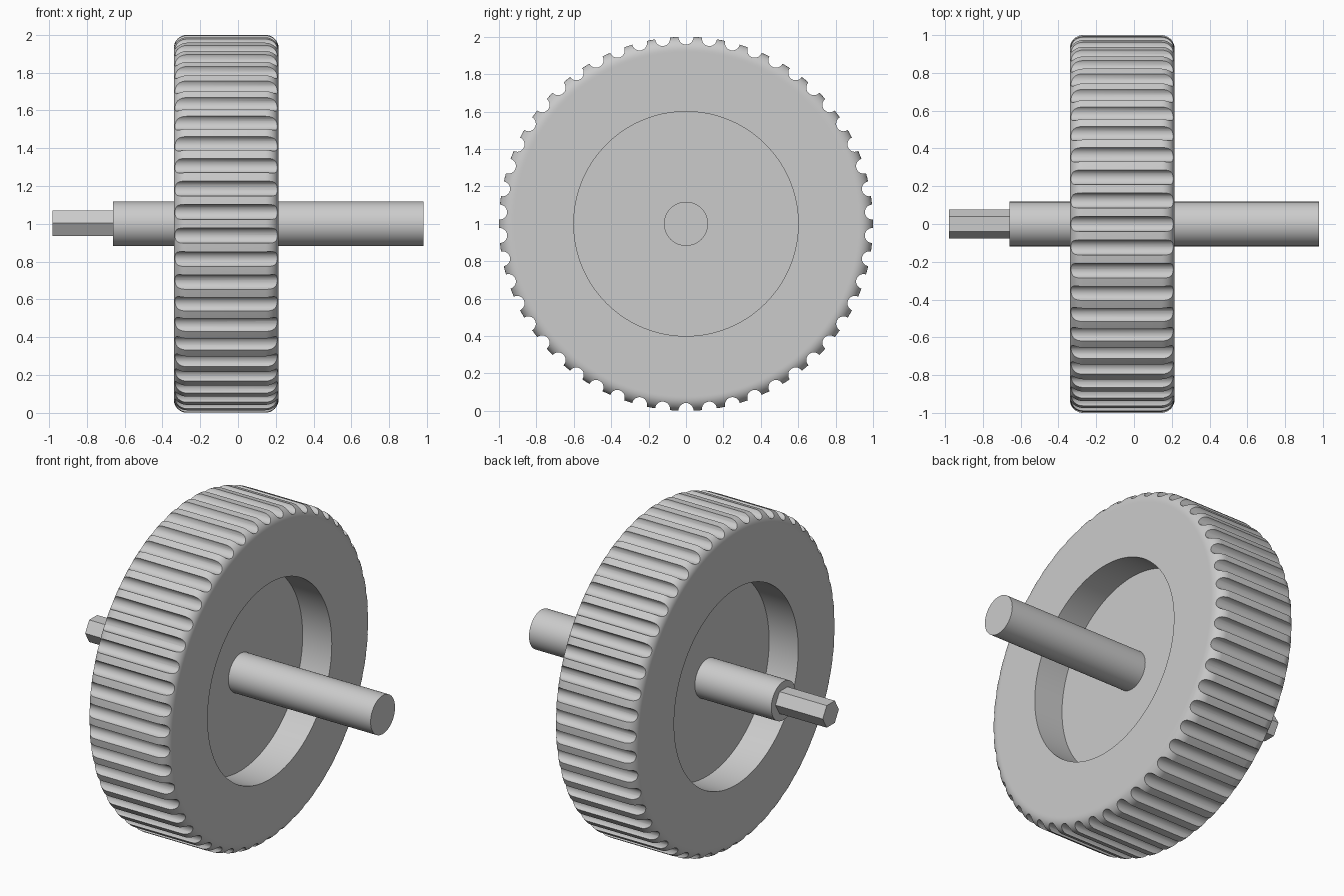
import bpy, bmesh, math
from mathutils import Matrix, Vector

cube = bpy.data.objects.get("Cube")
if cube:
    bpy.data.objects.remove(cube, do_unlink=True)

AXIS_Z = 1.0        # height of the axle
MID = -0.0625       # middle of the wheel along x
HALF = 0.277        # half width of the tread
FILLET = 0.07
GROOVES = 50

grey = bpy.data.materials.new("plain_grey")
grey.use_nodes = True
grey.diffuse_color = (0.6, 0.6, 0.6, 1)
grey.node_tree.nodes["Principled BSDF"].inputs["Base Color"].default_value = (0.6, 0.6, 0.6, 1)


def finish(name, bm):
    bmesh.ops.recalc_face_normals(bm, faces=bm.faces)
    mesh = bpy.data.meshes.new(name)
    bm.to_mesh(mesh)
    bm.free()
    mesh.materials.append(grey)
    obj = bpy.data.objects.new(name, mesh)
    bpy.context.collection.objects.link(obj)
    return obj


def activate(obj):
    bpy.ops.object.select_all(action="DESELECT")
    obj.select_set(True)
    bpy.context.view_layer.objects.active = obj


def smooth(obj):
    activate(obj)
    bpy.ops.object.shade_smooth_by_angle(angle=math.radians(30))


def add_rod(bm, x0, x1, radius, sides, y=0.0, z=AXIS_Z, turn=0.0):
    """Capped rod lying along x."""
    place = (Matrix.Translation(((x0 + x1) / 2, y, z))
             @ Matrix.Rotation(turn, 4, "X") @ Matrix.Rotation(math.pi / 2, 4, "Y"))
    bmesh.ops.create_cone(bm, cap_ends=True, segments=sides, radius1=radius,
                          radius2=radius, depth=x1 - x0, matrix=place)


def lathe(name, profile, steps):
    """Spin a closed (x, radius) profile around the axle."""
    bm = bmesh.new()
    rings = []
    for i in range(steps):
        a = math.tau * i / steps
        rings.append([bm.verts.new((x, r * math.sin(a), AXIS_Z + r * math.cos(a)))
                      for x, r in profile])
    n = len(profile)
    for i in range(steps):
        a, b = rings[i], rings[(i + 1) % steps]
        for j in range(n):
            k = (j + 1) % n
            bm.faces.new((a[j], a[k], b[k], b[j]))
    return finish(name, bm)


# Wheel: recessed hub, side wall and rounded shoulder, mirrored about its middle
half = [(0.08, 0.1), (0.08, 0.6), (HALF, 0.6), (HALF, 0.92)]
for i in range(9):
    a = math.pi / 2 * i / 8
    half.append((HALF - FILLET + FILLET * math.cos(a), 1 - FILLET + FILLET * math.sin(a)))
profile = [(MID + x, r) for x, r in half] + [(MID - x, r) for x, r in reversed(half)]
wheel = lathe("grooved_wheel", profile, GROOVES * 4)

# Round grooves across the tread
bm = bmesh.new()
for i in range(GROOVES):
    a = math.tau * i / GROOVES
    add_rod(bm, MID - 0.4, MID + 0.4, 0.04, 24,
            math.sin(a) * 0.998, AXIS_Z + math.cos(a) * 0.998, -a)
cutter = finish("groove_cutter", bm)
cutter.hide_render = True
cut = wheel.modifiers.new("grooves", "BOOLEAN")
cut.operation = "DIFFERENCE"
cut.solver = "EXACT"
cut.object = cutter
activate(wheel)
bpy.ops.object.modifier_apply(modifier=cut.name)
bpy.data.objects.remove(cutter, do_unlink=True)
smooth(wheel)

# Axle
bm = bmesh.new()
add_rod(bm, -0.66, 0.98, 0.118, 64)
smooth(finish("axle", bm))

# Hexagonal drive end, corners pointing to front and back
bm = bmesh.new()
add_rod(bm, -0.98, -0.65, 0.078, 6, z=1.003, turn=0)
hexagon = finish("hex_drive_end", bm)
